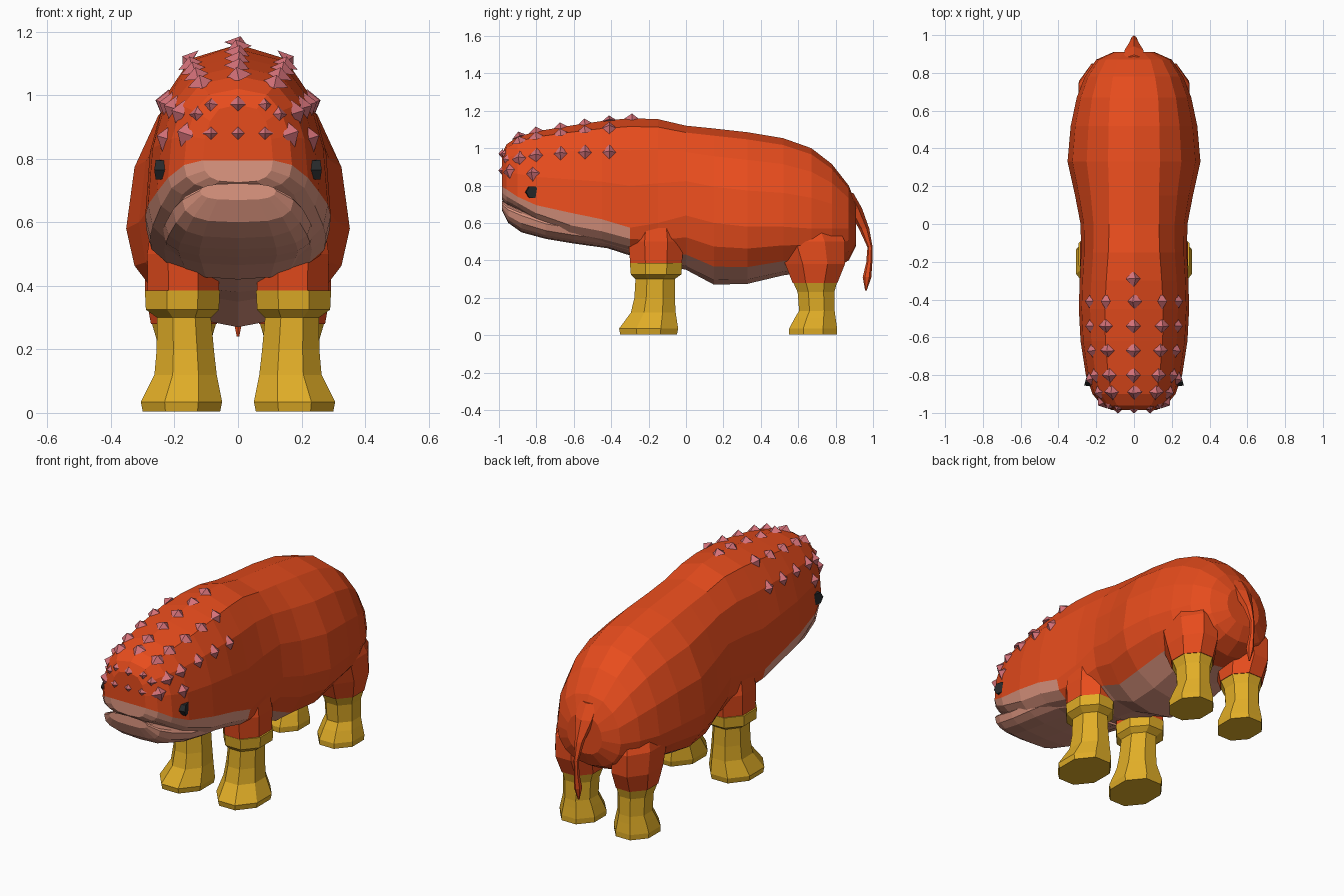
import bpy, bmesh, math
from mathutils import Vector
from mathutils.bvhtree import BVHTree

if "Cube" in bpy.data.objects:
    bpy.data.objects.remove(bpy.data.objects["Cube"])


def material(name, r, g, b):
    m = bpy.data.materials.new(name)
    m.diffuse_color = (r, g, b, 1)
    m.use_nodes = True
    m.node_tree.nodes["Principled BSDF"].inputs["Base Color"].default_value = m.diffuse_color
    return m


ORANGE = material("orange hide", 0.80, 0.072, 0.012)
SALMON = material("salmon underside", 0.74, 0.31, 0.22)
YELLOW = material("yellow legs", 0.75, 0.42, 0.02)
PINK = material("pink spikes", 0.66, 0.165, 0.19)
BLACK = material("black eyes", 0.02, 0.022, 0.024)


def finish(bm, name, mats):
    bmesh.ops.recalc_face_normals(bm, faces=bm.faces)
    me = bpy.data.meshes.new(name)
    bm.to_mesh(me)
    bm.free()
    for m in mats:
        me.materials.append(m)
    ob = bpy.data.objects.new(name, me)
    bpy.context.collection.objects.link(ob)
    return ob


N = 16


def body_loft(name, stations, mats, rule):
    """Loft along y. Station: y, top z, bottom z, widest z, half width, squareness.
    rule(row, y) picks the material of each face, row 0 (top) to 7 (bottom)."""
    bm = bmesh.new()
    rings = []
    for y, zt, zb, zw, w, e in stations:
        ring = []
        for i in range(N):
            t = 2 * math.pi * i / N
            s, c = round(math.sin(t), 6), round(math.cos(t), 6)
            x = math.copysign(abs(s) ** e * w, s)
            if c > 0:
                z = zw + c * (zt - zw)
            else:
                z = zw - abs(c) ** min(1, e + 0.15) * (zw - zb)
            ring.append(bm.verts.new((x, y, z)))
        rings.append(ring)
    for a, b in zip(rings, rings[1:]):
        for i in range(N):
            j = (i + 1) % N
            f = bm.faces.new((a[i], a[j], b[j], b[i]))
            row = i if i < N // 2 else N - 1 - i
            f.material_index = rule(row, (a[0].co.y + b[0].co.y) / 2)
    # end caps in horizontal strips
    for r in (rings[0], rings[-1]):
        for k in range(N // 2):
            vs = [r[k], r[k + 1], r[N - k - 1], r[(N - k) % N]]
            f = bm.faces.new(list(dict.fromkeys(vs)))
            f.material_index = rule(k, r[0].co.y)
    return finish(bm, name, mats)


def column(name, rings, mat, sides=8, mirror=1):
    """Loft along z. Ring: z, centre x, centre y, half size x, half size y."""
    bm = bmesh.new()
    k = 1 / math.cos(math.pi / sides)
    loops = []
    for z, cx, cy, rx, ry in rings:
        loops.append([bm.verts.new((mirror * (cx + rx * k * math.cos(2 * math.pi * (i + 0.5) / sides)),
                                    cy + ry * k * math.sin(2 * math.pi * (i + 0.5) / sides), z))
                      for i in range(sides)])
    for a, b in zip(loops, loops[1:]):
        for i in range(sides):
            j = (i + 1) % sides
            bm.faces.new((a[i], a[j], b[j], b[i]))
    bm.faces.new(loops[0])
    bm.faces.new(loops[-1])
    return finish(bm, name, [mat])


# body and head: orange above, salmon muzzle and belly
body = body_loft("body", [
    (-.985, .97, .725, .795, .11, .65), (-.96, 1.02, .70, .78, .17, .65),
    (-.90, 1.06, .67, .74, .22, .65), (-.80, 1.09, .60, .695, .255, .65),
    (-.62, 1.12, .51, .655, .283, .65), (-.45, 1.145, .48, .62, .292, .66),
    (-.30, 1.16, .44, .575, .288, .7), (-.15, 1.155, .38, .60, .28, .75),
    (0, 1.12, .35, .64, .283, .8), (.15, 1.105, .27, .60, .312, .9),
    (.33, 1.085, .275, .58, .352, .98), (.52, 1.053, .32, .58, .335, .95),
    (.67, 1.0, .34, .57, .303, .9), (.78, .915, .35, .57, .26, .88),
    (.87, .80, .40, .57, .20, .86), (.91, .70, .48, .58, .11, .85)],
    [ORANGE, SALMON],
    lambda row, y: int(row >= (4 if y < -.3 else 6) and y < .65))

# lower jaw closing against the mouth slit
body_loft("lower_jaw", [
    (-.985, .722, .67, .70, .12, .65), (-.95, .70, .60, .67, .175, .65),
    (-.88, .672, .55, .64, .205, .65), (-.75, .622, .515, .595, .23, .68),
    (-.60, .60, .49, .57, .24, .7), (-.42, .58, .465, .55, .235, .75),
    (-.28, .56, .42, .52, .21, .75)], [SALMON], lambda row, y: 0)

# legs, shoulders, thighs and eyes on both sides
for side, m in (("left", 1), ("right", -1)):
    column("front_leg_" + side, [
        (.005, .178, -.20, .122, .152), (.035, .178, -.20, .128, .158), (.12, .165, -.175, .098, .12),
        (.20, .166, -.168, .09, .108), (.30, .17, -.165, .085, .105),
        (.325, .175, -.16, .115, .135), (.385, .175, -.16, .118, .14)], YELLOW, 8, m)
    column("shoulder_" + side, [
        (.38, .172, -.16, .112, .138), (.50, .174, -.16, .112, .148), (.64, .16, -.16, .105, .12)],
        ORANGE, 8, m)
    column("hind_leg_" + side, [
        (.005, .17, .68, .108, .128), (.035, .17, .68, .11, .128), (.09, .17, .69, .095, .11),
        (.13, .17, .70, .083, .095), (.23, .17, .695, .086, .098), (.285, .17, .69, .102, .118)],
        YELLOW, 8, m)
    column("thigh_" + side, [
        (.28, .17, .69, .104, .12), (.38, .176, .69, .116, .16),
        (.50, .175, .665, .118, .185), (.66, .14, .62, .10, .15)], ORANGE, 8, m)
    # eye: a short six-sided stud
    bpy.ops.mesh.primitive_cone_add(vertices=6, radius1=.032, radius2=.036, depth=.04,
                                    location=(m * .235, -.825, .765),
                                    rotation=(0, m * math.pi / 2, m * math.radians(15)))
    eye = bpy.context.object
    eye.name = "eye_" + side
    eye.data.materials.append(BLACK)

# tail with a tufted tip
column("tail", [
    (.76, 0, .86, .055, .03), (.68, 0, .90, .05, .035), (.57, 0, .952, .022, .024),
    (.47, 0, .984, .011, .012), (.39, 0, .98, .012, .014), (.31, 0, .968, .018, .02),
    (.24, 0, .962, .004, .004)], ORANGE, 6)

# pyramid spikes over the head, placed by casting rays onto the body
tree = BVHTree.FromPolygons([v.co for v in body.data.vertices],
                            [p.vertices[:] for p in body.data.polygons])
rays = [(Vector((0, -.29, .8)), Vector((0, 0, 1)))]
for y in (-.41, -.54, -.67, -.80, -.89):
    for deg in (-56, -28, 0, 28, 56):
        a = math.radians(deg)
        rays.append((Vector((0, y, .82)), Vector((math.sin(a), 0, math.cos(a)))))
for z, count in ((.88, 2), (.97, 1)):
    for k in range(-count, count + 1):
        rays.append((Vector((k * .085, -.5, z)), Vector((0, -1, 0))))
for s in (-1, 1):
    rays.append((Vector((0, -.82, .865)), Vector((s, 0, 0))))
    rays.append((Vector((s * .13, -.5, .94)), Vector((0, -1, 0))))

bm = bmesh.new()
for origin, direction in rays:
    hit, normal, _, _ = tree.ray_cast(origin, direction)
    if hit is None:
        continue
    if normal.dot(direction) < 0:
        normal = -normal
    front = normal.y < -.75
    r, h = (.028, .018) if front else (.044, .027)
    u = normal.cross(Vector((0, 0, 1)) if front else Vector((0, 1, 0))).normalized()
    v = normal.cross(u)
    base = [bm.verts.new(hit - normal * .006 + d * r) for d in (u, v, -u, -v)]
    tip = bm.verts.new(hit + normal * h)
    for i in range(4):
        bm.faces.new((base[i], base[(i + 1) % 4], tip))
    bm.faces.new(base[::-1])
finish(bm, "head_spikes", [PINK])
